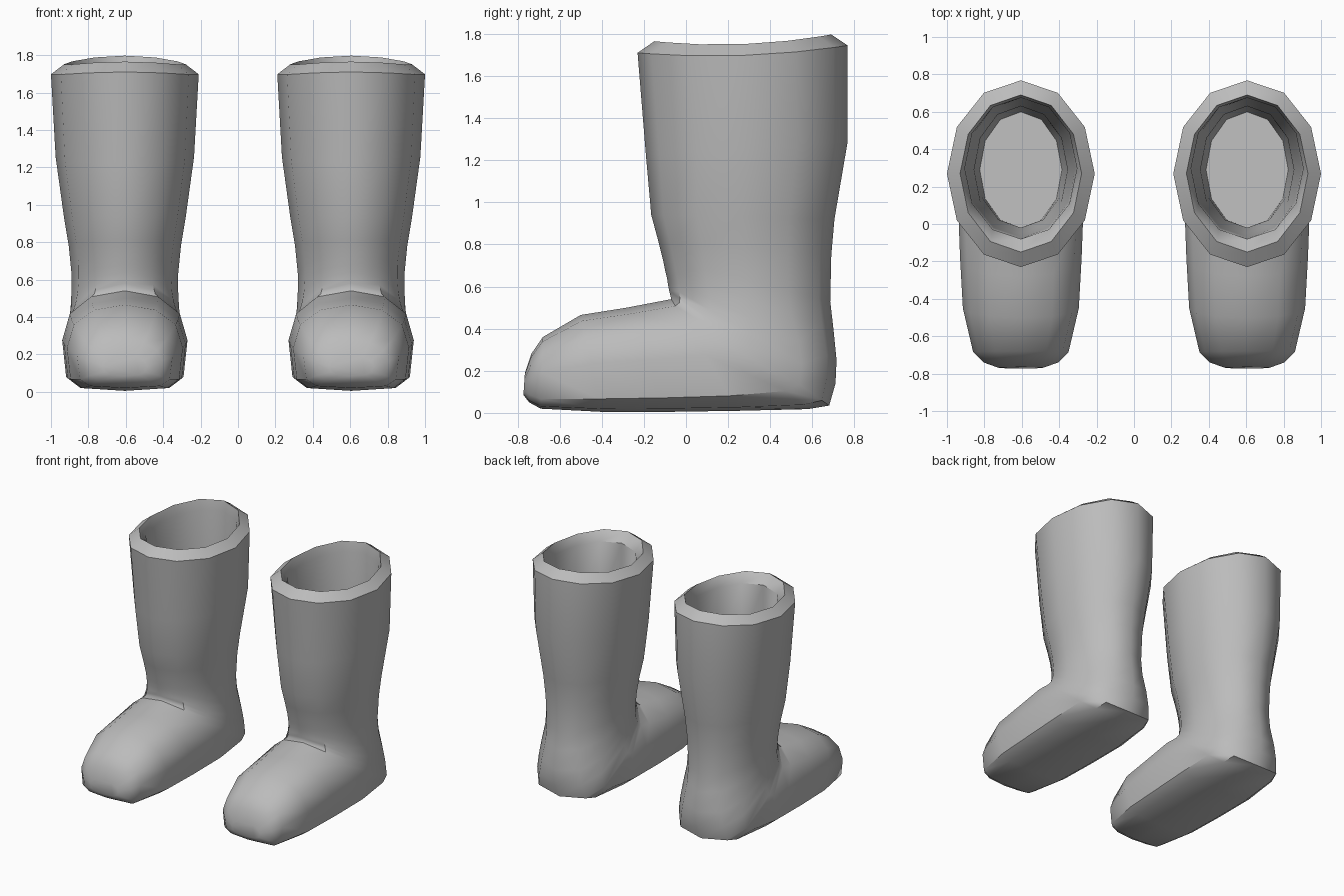
import bpy, bmesh, math

SIDES = 12

rubber = bpy.data.materials.new("grey_rubber")
rubber.diffuse_color = (0.5, 0.5, 0.5, 1)

# Cross-sections swept from toe, around the heel, up the shaft:
# (front/top y, z, back/bottom y, z, half width, squareness of the back, sag of the sides)
OUTER = [
    (-0.765, 0.19, -0.772, 0.085, 0.12, 0.7, 0),
    (-0.735, 0.28, -0.745, 0.05, 0.20, 0.55, 0),
    (-0.68, 0.36, -0.69, 0.02, 0.255, 0.45, 0),
    (-0.50, 0.465, -0.40, 0.005, 0.31, 0.45, 0),
    (-0.28, 0.50, -0.08, 0.005, 0.325, 0.45, 0),
    (-0.07, 0.54, 0.25, 0.01, 0.335, 0.45, 0),
    (-0.075, 0.56, 0.58, 0.018, 0.325, 0.55, 0),
    (-0.08, 0.58, 0.68, 0.035, 0.315, 0.65, 0),
    (-0.085, 0.605, 0.71, 0.14, 0.30, 0.75, 0),
    (-0.09, 0.64, 0.715, 0.25, 0.29, 0.85, 0),
    (-0.10, 0.68, 0.70, 0.40, 0.285, 1, 0),
    (-0.11, 0.73, 0.685, 0.53, 0.285, 1, 0),
    (-0.13, 0.81, 0.69, 0.75, 0.30, 1, 0),
    (-0.165, 0.94, 0.705, 0.92, 0.325, 1, 0),
    (-0.19, 1.22, 0.768, 1.29, 0.37, 1, 0),
    (-0.23, 1.71, 0.768, 1.745, 0.395, 1, 0.03),
]
# Bevelled rim, then the lining down to the insole
LINING = [
    (-0.15, 1.765, 0.69, 1.797, 0.325, 1, 0.03),
    (-0.08, 1.70, 0.675, 1.72, 0.30, 1, 0.03),
    (-0.07, 1.22, 0.67, 1.27, 0.29, 1, 0),
    (-0.05, 0.80, 0.63, 0.75, 0.25, 1, 0),
    (-0.02, 0.45, 0.63, 0.35, 0.24, 1, 0),
    (-0.02, 0.20, 0.60, 0.15, 0.22, 1, 0),
]


def spow(v, p):
    return math.copysign(abs(v) ** p, v)


def add_ring(bm, cx, section):
    fy, fz, by, bz, w, square, sag = section
    ring = []
    for i in range(SIDES):
        a = 2 * math.pi * i / SIDES
        c, s = math.cos(a), math.sin(a)
        if abs(c) < 1e-6:
            c = 0.0
        p = square if c < 0 else min(1, 0.45 + square)
        t = (1 - spow(c, p)) / 2
        z = fz + (bz - fz) * t - sag * s * s
        ring.append(bm.verts.new((cx + w * spow(s, p), fy + (by - fy) * t, z)))
    return ring


def make_boot(name, cx):
    bm = bmesh.new()
    rings = [add_ring(bm, cx, sec) for sec in OUTER + LINING]
    for a, b in zip(rings, rings[1:]):
        for i in range(SIDES):
            j = (i + 1) % SIDES
            bm.faces.new((a[i], a[j], b[j], b[i]))
    # Toe cap and insole
    bm.faces.new(rings[0])
    bm.faces.new(rings[-1])
    bmesh.ops.recalc_face_normals(bm, faces=bm.faces)
    mesh = bpy.data.meshes.new(name)
    bm.to_mesh(mesh)
    bm.free()
    mesh.materials.append(rubber)
    boot = bpy.data.objects.new(name, mesh)
    bpy.context.collection.objects.link(boot)
    bpy.ops.object.select_all(action='DESELECT')
    boot.select_set(True)
    bpy.context.view_layer.objects.active = boot
    bpy.ops.object.shade_smooth_by_angle(angle=math.radians(42))


make_boot("left_boot", -0.605)
make_boot("right_boot", 0.605)
